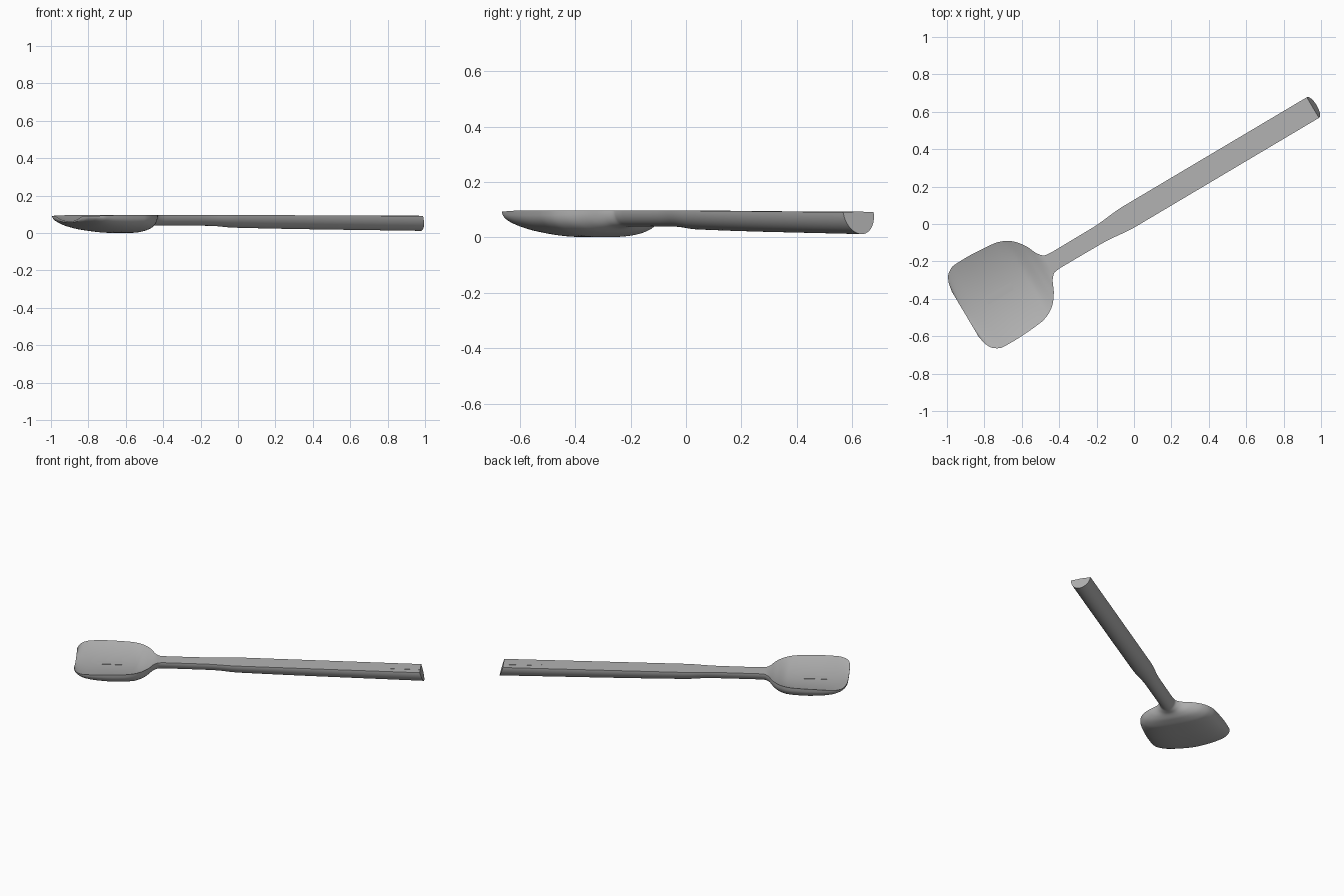
import bpy, bmesh, math
from mathutils import Matrix, Vector

if "Cube" in bpy.data.objects:
    bpy.data.objects.remove(bpy.data.objects["Cube"])

# Single grey material
grey = bpy.data.materials.new("plain_grey")
grey.use_nodes = True
colour = (0.45, 0.45, 0.45, 1)
grey.diffuse_color = colour
grey.node_tree.nodes["Principled BSDF"].inputs["Base Color"].default_value = colour

# The tool lies diagonally: local x runs from the blade tip to the handle end
PLACE = Matrix.Rotation(math.radians(30.7), 4, "Z") @ Matrix.Translation((0, 0.047, 0))

# Profiles along the length: half width, underside height, dish depth, fullness
WIDTH = [(-1.022, .14), (-1.012, .19), (-.987, .232), (-.94, .255), (-.87, .257),
         (-.7, .246), (-.65, .232), (-.6, .2), (-.555, .142), (-.525, .08),
         (-.495, .052), (-.45, .048), (-.2, .049), (0, .064), (1.14, .064)]
UNDER = [(-1.022, .056), (-.95, .028), (-.87, .012), (-.75, .001), (-.65, .001),
         (-.58, .014), (-.53, .034), (-.48, .04), (-.15, .039), (0, .029), (1.14, .012)]
DISH = [(-1.022, .029), (-.8, .038), (-.64, .036), (-.57, .018), (-.5, 0), (1.14, 0)]
FULL = [(-1.022, 2), (-.87, 2.6), (-.6, 2.5), (-.5, 2), (1.14, 2)]


def curve(keys, s):
    """Smooth monotone interpolation through the keys."""
    n = len(keys)
    slope = [(keys[i + 1][1] - keys[i][1]) / (keys[i + 1][0] - keys[i][0]) for i in range(n - 1)]

    def tangent(i):
        if i == 0 or i == n - 1:
            return slope[min(i, n - 2)]
        a, b = slope[i - 1], slope[i]
        return 2 * a * b / (a + b) if a * b > 0 else 0

    i = max(k for k in range(n - 1) if keys[k][0] <= s or k == 0)
    h = keys[i + 1][0] - keys[i][0]
    t = min(max((s - keys[i][0]) / h, 0), 1)
    ease = t * t * (3 - 2 * t)
    return (keys[i][1] * (1 - ease) + keys[i + 1][1] * ease
            + h * t * (1 - t) * ((1 - t) * tangent(i) - t * tangent(i + 1)))


def rim(s):
    return .097 - .005 * max(s, 0) - .006 * min(max((-.85 - s) / .17, 0), 1)


def ring(s, sides=32):
    """Closed section: dished top, rounded underside."""
    w, top, p = curve(WIDTH, s), rim(s), curve(FULL, s)
    points = []
    for j in range(2 * sides):
        angle = math.pi * j / sides
        t = math.cos(angle)
        if j <= sides:
            z = top - curve(DISH, s) * (1 - t * t)
        else:
            z = top - (top - curve(UNDER, s)) * max(0, 1 - abs(t) ** p) ** (1 / p)
        # The end of the handle leans outward toward the underside
        lean = .3 * (top - z) if s > 1.1 else 0
        points.append(Vector((s + lean, w * t, z)))
    return points


def finish(name, bm):
    bmesh.ops.recalc_face_normals(bm, faces=bm.faces)
    bm.transform(PLACE)
    mesh = bpy.data.meshes.new(name)
    bm.to_mesh(mesh)
    bm.free()
    mesh.materials.append(grey)
    obj = bpy.data.objects.new(name, mesh)
    bpy.context.collection.objects.link(obj)
    return obj


# Blade and handle, lofted as one body
stations = []
for (a, _), (b, _) in zip(WIDTH, WIDTH[1:]):
    stations += [a + (b - a) * k / 5 for k in range(5)]
stations.append(WIDTH[-1][0])
bm = bmesh.new()
rings = [[bm.verts.new(p) for p in ring(s)] for s in stations]
for a, b in zip(rings, rings[1:]):
    for j in range(len(a)):
        k = (j + 1) % len(a)
        bm.faces.new((a[j], a[k], b[k], b[j]))
half = len(rings[0]) // 2
for j in range(half):       # thin tip edge
    quad = [rings[0][j], rings[0][j + 1], rings[0][-j - 1], rings[0][-j]]
    bm.faces.new(list(dict.fromkeys(quad)))
bm.faces.new(rings[-1])     # flat handle end
body = finish("scoop_body", bm)
bpy.context.view_layer.objects.active = body
body.select_set(True)
bpy.ops.object.shade_smooth_by_angle(angle=math.radians(40))


# Thin rectangular plates in the dish and at the handle end
def plate(name, start, end, z):
    bm = bmesh.new()
    bmesh.ops.create_cube(bm, size=1)
    bm.transform(Matrix.Translation(((start + end) / 2, 0, z))
                 @ Matrix.Diagonal((end - start, .042, .006, 1)))
    finish(name, bm)


plate("blade_plate", -.89, -.73, .059)
plate("handle_plate", .9, 1.14, .09)
